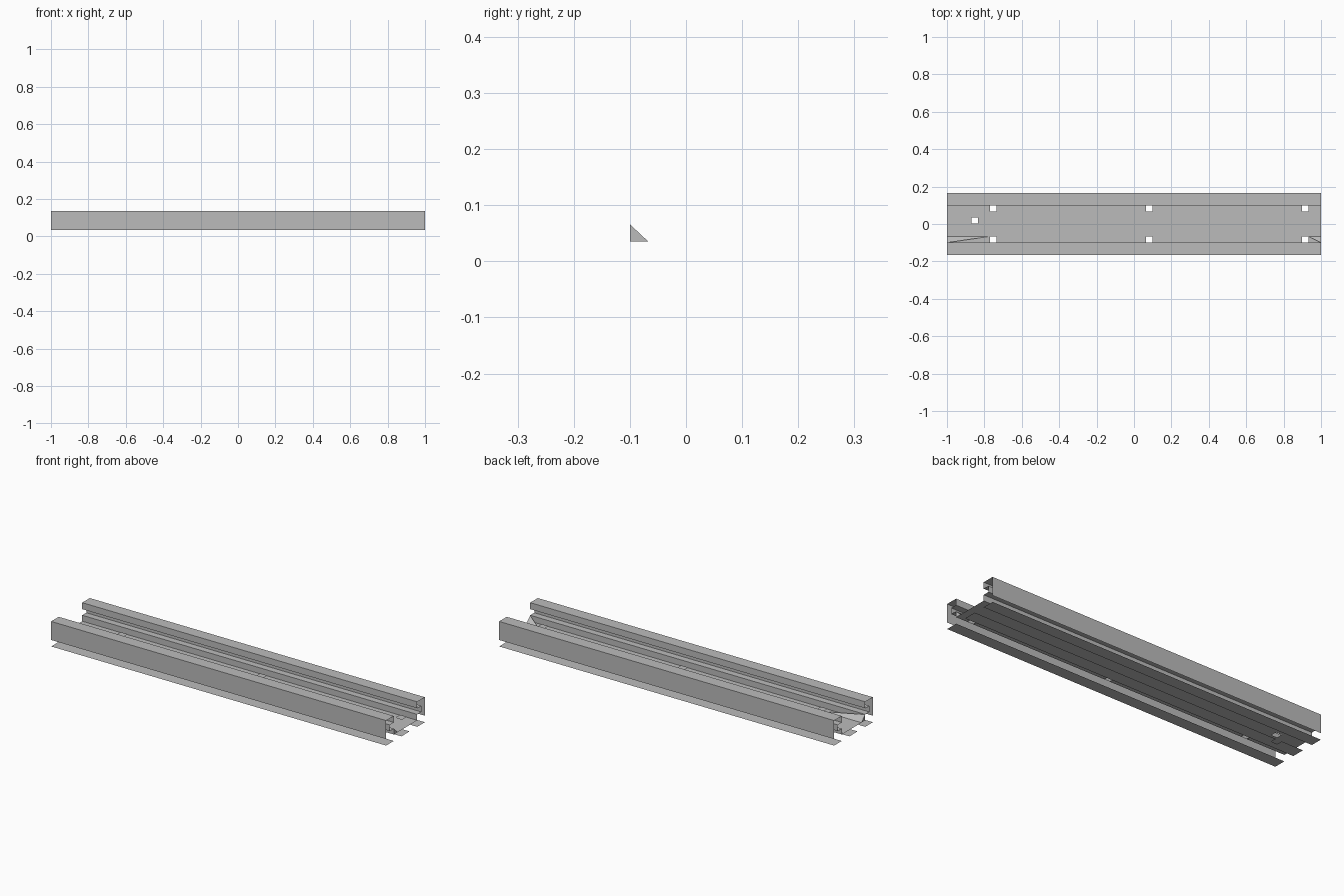
import bpy
import bmesh

cube = bpy.data.objects.get("Cube")
if cube:
    bpy.data.objects.remove(cube, do_unlink=True)

GREY = (0.5, 0.5, 0.5, 1)
metal = bpy.data.materials.new("plain_grey")
metal.use_nodes = True
metal.diffuse_color = GREY
metal.node_tree.nodes["Principled BSDF"].inputs["Base Color"].default_value = GREY

OUT, IN, GROOVE, FOOT = 0.165, 0.1, 0.135, 0.035
FLOOR, TOP = 0.035, 0.135
HOLE = 0.035


def make_object(name, bm):
    mesh = bpy.data.meshes.new(name)
    bm.to_mesh(mesh)
    bm.free()
    mesh.materials.append(metal)
    obj = bpy.data.objects.new(name, mesh)
    bpy.context.collection.objects.link(obj)


def add_face(bm, points):
    bm.faces.new([bm.verts.new(p) for p in points])


def rail(name, profile, side):
    """Run an open profile of (y, z) points along the full length."""
    bm = bmesh.new()
    rows = [[bm.verts.new((x, y * side, z)) for y, z in profile] for x in (-1, 1)]
    for i in range(len(profile) - 1):
        quad = [rows[0][i], rows[1][i], rows[1][i + 1], rows[0][i + 1]]
        bm.faces.new(quad[::-1] if side > 0 else quad)
    make_object(name, bm)


def sheet(name, y0, y1, z, holes=()):
    """Flat sheet with rectangular openings (x0, x1, y0, y1)."""
    xs = sorted({-1, 1, *[v for h in holes for v in h[:2]]})
    ys = sorted({y0, y1, *[v for h in holes for v in h[2:]]})
    bm = bmesh.new()
    for xa, xb in zip(xs, xs[1:]):
        for ya, yb in zip(ys, ys[1:]):
            cx, cy = (xa + xb) / 2, (ya + yb) / 2
            if any(h[0] < cx < h[1] and h[2] < cy < h[3] for h in holes):
                continue
            add_face(bm, [(xa, ya, z), (xb, ya, z), (xb, yb, z), (xa, yb, z)])
    bmesh.ops.remove_doubles(bm, verts=bm.verts, dist=0.0001)
    bmesh.ops.dissolve_limit(bm, angle_limit=0.01, verts=bm.verts, edges=bm.edges)
    make_object(name, bm)


# Grooved side rails and the flanges under them
rail_profile = [(OUT, FLOOR), (OUT, TOP), (IN, TOP), (IN, 0.1), (GROOVE, 0.1),
                (GROOVE, 0.067), (IN, 0.067), (IN, FLOOR)]
for label, side in (("front", -1), ("back", 1)):
    rail(label + "_rail", rail_profile, side)
    a, b = sorted((OUT * side, IN * side))
    sheet(label + "_flange", a, b, 0)

# Floor with fixing holes, and the centre strip below it
fixing = [(x, x + HOLE, y, y + 0.033)
          for x in (-0.77, 0.063, 0.897) for y in (-IN, IN - 0.033)]
centre = (-0.87, -0.87 + HOLE, 0.003, FOOT)
sheet("floor", -IN, IN, FLOOR, fixing + [centre])
sheet("centre_strip", -FOOT, FOOT, 0, [centre])

# Sloped corner fillets at both ends of the front rail
for label, x, tip in (("right", -1, -0.775), ("left", 1, 0.932)):
    bm = bmesh.new()
    upper, corner, toe = (x, -IN, 0.066), (x, -IN, FLOOR), (x, -0.067, FLOOR)
    slope = [upper, toe, (tip, -0.067, FLOOR)]
    add_face(bm, slope if x < 0 else slope[::-1])
    add_face(bm, [upper, corner, toe])
    make_object(label + "_corner_fillet", bm)
